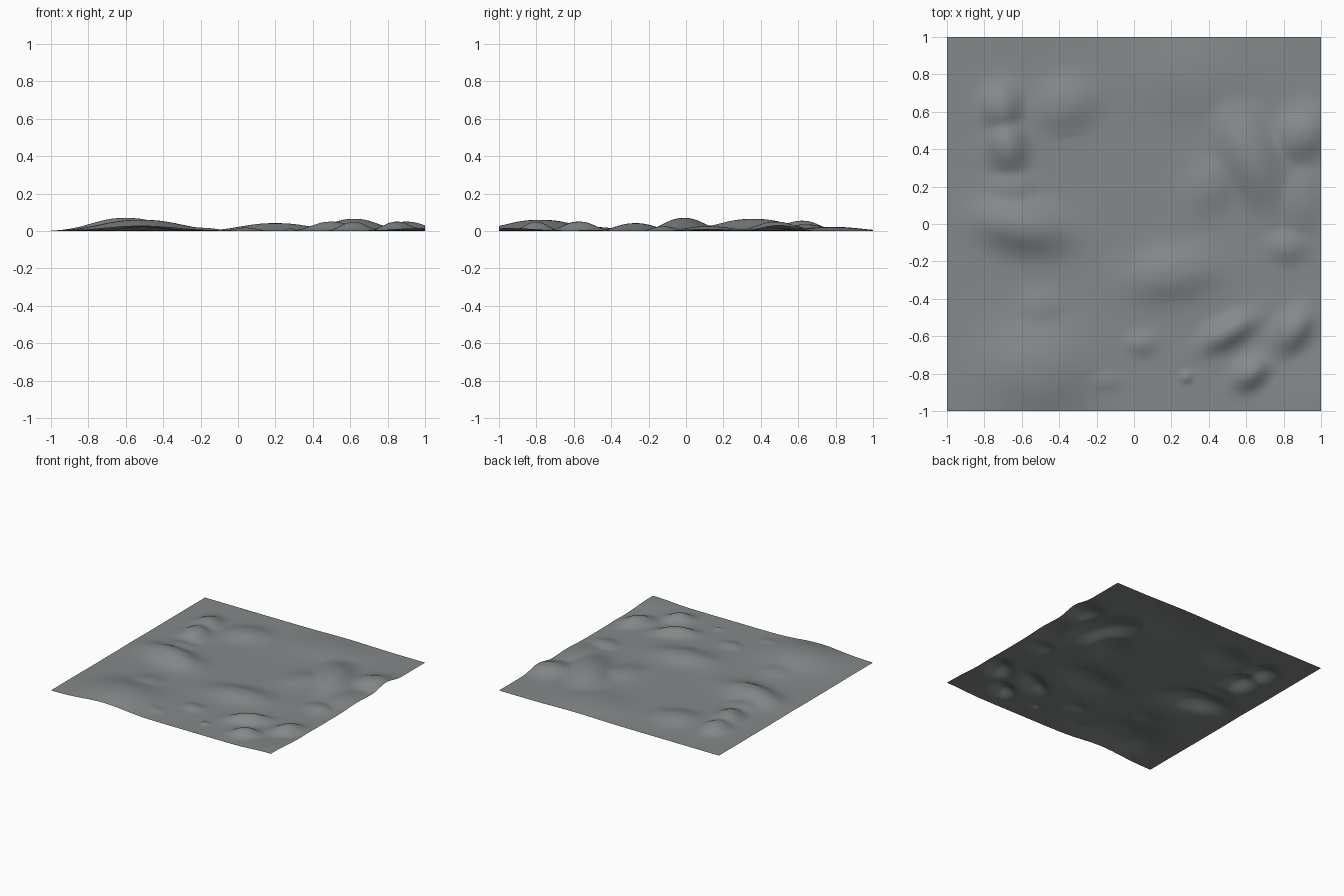
import bpy
import bmesh
from math import exp, cos, sin, radians

default = bpy.data.objects.get("Cube")
if default:
    bpy.data.objects.remove(default)

SEGMENTS = 160

# Hills: x, y, height, length, width, turn in degrees
HILLS = [
    (-.71, .62, .055, .12, .10, 90),
    (-.68, .42, .06, .13, .10, 100),
    (-.36, .64, .035, .17, .13, 20),
    (-.60, -.01, .07, .24, .13, -12),
    (-.66, .18, .025, .12, .10, 0),
    (-.52, -.78, .06, .28, .24, 0),
    (-.50, -.46, .02, .13, .10, 0),
    (.20, -.27, .042, .24, .13, 8),
    (.50, -.58, .05, .15, .07, 30),
    (.85, -.57, .05, .12, .08, 55),
    (.62, -.80, .048, .10, .07, 35),
    (.62, .36, .065, .26, .14, 115),
    (.42, .22, .025, .16, .12, 60),
    (.90, .48, .05, .14, .12, 40),
    (.88, .12, .025, .12, .16, 0),
    (.82, -.12, .025, .10, .08, 0),
    (.30, .78, .022, .30, .20, 0),
    (.04, -.64, .018, .08, .06, 0),
    (-.18, -.84, .015, .10, .06, 0),
    (.28, -.82, .014, .03, .03, 0),
    (.98, -.95, .015, .20, .20, 0),
]


def hill(x, y, cx, cy, height, length, width, turn):
    """Rounded mound with a soft skirt."""
    c, s = cos(radians(turn)), sin(radians(turn))
    dx, dy = x - cx, y - cy
    u = (dx * c + dy * s) / length
    v = (dy * c - dx * s) / width
    return height * exp(-(u * u + v * v) ** 1.2)


def ground_height(x, y):
    z = sum(hill(x, y, *h) ** 3 for h in HILLS) ** (1 / 3)
    # The bank by the back left hill drops off sharply towards the front
    edge = .47 + .2 * (x + .35)
    if -.5 < x < -.2 and edge - .2 < y < edge:
        z *= 1 - .4 * sin((x + .5) / .3 * 3.14) * (1 - (edge - y) / .2)
    return z


# Open ground sheet
bm = bmesh.new()
bmesh.ops.create_grid(bm, x_segments=SEGMENTS, y_segments=SEGMENTS, size=1)
for vert in bm.verts:
    vert.co.z = ground_height(vert.co.x, vert.co.y)
lowest = min(v.co.z for v in bm.verts)
for vert in bm.verts:
    vert.co.z -= lowest
for face in bm.faces:
    face.smooth = True
mesh = bpy.data.meshes.new("ground_sheet")
bm.to_mesh(mesh)
bm.free()
ground = bpy.data.objects.new("ground_sheet", mesh)
bpy.context.collection.objects.link(ground)

# Stone grey
grey = bpy.data.materials.new("stone_grey")
grey.use_nodes = True
colour = (.23, .25, .25, 1)
grey.diffuse_color = colour
grey.node_tree.nodes["Principled BSDF"].inputs["Base Color"].default_value = colour
mesh.materials.append(grey)
